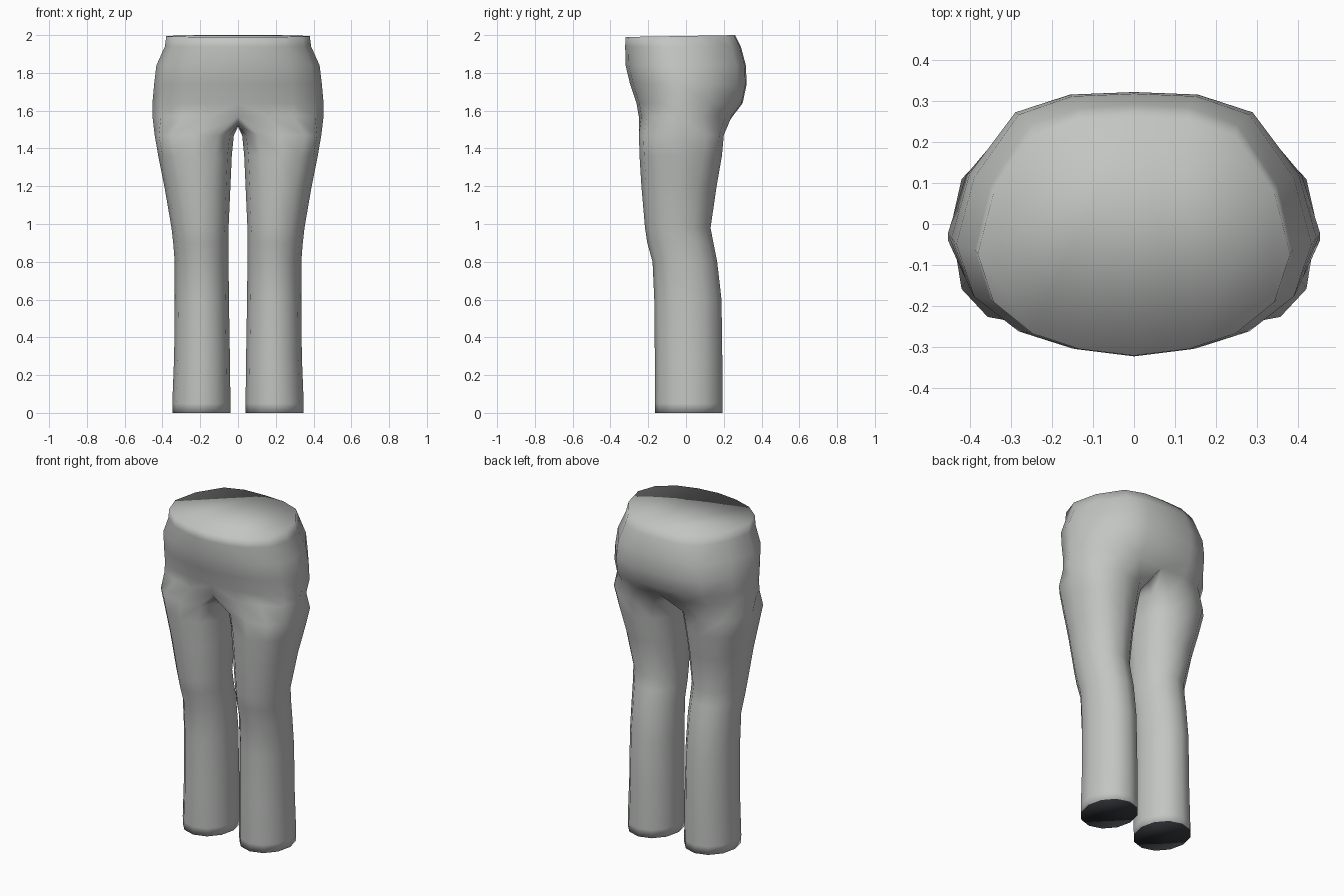
import bpy, bmesh, math

if "Cube" in bpy.data.objects:
    bpy.data.objects.remove(bpy.data.objects["Cube"])


def material(name, colour):
    m = bpy.data.materials.new(name)
    m.diffuse_color = (*colour, 1)
    m.use_nodes = True
    m.node_tree.nodes["Principled BSDF"].inputs["Base Color"].default_value = m.diffuse_color
    return m


cloth = material("grey cloth", (0.545, 0.56, 0.545))
dark = material("dark leg opening", (0.035, 0.038, 0.043))

# Half outline of the hips, from front middle round to back middle (fractions)
HIP = [(0, -1), (.35, -.945), (.65, -.815), (.9, -.55), (1, -.15),
       (.9, .36), (.65, .84), (.35, .98), (0, 1)]
# z, half width, front y, back y
TORSO = [(2.0, .38, -.32, .26), (1.94, .387, -.322, .29), (1.84, .432, -.32, .317),
         (1.74, .444, -.296, .321), (1.64, .453, -.262, .30), (1.57, .453, -.25, .247)]
# z, inner x, outer x, front y, back y, roundness (1 = ellipse, less = squarer)
LEG = [(1.47, .022, .441, -.249, .2, .75), (1.36, .033, .422, -.246, .19, .85),
       (1.2, .04, .39, -.236, .162, .95), (.98, .05, .352, -.217, .13, 1),
       (.9, .05, .343, -.205, .145, 1), (.8, .05, .335, -.177, .165, 1),
       (.6, .048, .335, -.168, .188, 1), (.3, .043, .338, -.165, .192, 1),
       (.05, .04, .348, -.165, .194, 1), (0, .04, .348, -.163, .193, 1)]

bm = bmesh.new()


def torso_ring(z, w, front, back):
    mid, half = (front + back) / 2, (back - front) / 2
    tilt = .01 if z == 2.0 else 0
    return [bm.verts.new((fx * w, mid + fy * half, z - tilt * (1 - fy) / 2))
            for fx, fy in HIP]


def leg_ring(z, x0, x1, front, back, power):
    ring = []
    for k in range(12):
        a = math.radians(-120 + 30 * k)
        c, s = [math.copysign(abs(v) ** power, v) if abs(v) > 1e-6 else 0
                for v in (math.cos(a), math.sin(a))]
        ring.append(bm.verts.new(((x0 + x1) / 2 + (x1 - x0) / 2 * c,
                                  (front + back) / 2 + (back - front) / 2 * s, z)))
    return ring


def bridge(upper, lower, closed):
    n = len(upper)
    for i in range(n if closed else n - 1):
        j = (i + 1) % n
        bm.faces.new((upper[i], lower[i], lower[j], upper[j]))


# Hips and waist cap
hips = [torso_ring(*r) for r in TORSO]
for a, b in zip(hips, hips[1:]):
    bridge(a, b, False)
bm.faces.new(hips[0])

# Crotch saddle joins the open half hip to a full leg ring
crotch = [bm.verts.new((0, y, z)) for y, z in ((.13, 1.53), (0, 1.515), (-.13, 1.52))]
legs = [hips[-1] + crotch] + [leg_ring(*r) for r in LEG]
for a, b in zip(legs, legs[1:]):
    bridge(a, b, True)

# Dark leg opening
bm.faces.new(legs[-1]).material_index = 1
bmesh.ops.recalc_face_normals(bm, faces=bm.faces)

mesh = bpy.data.meshes.new("trousers")
bm.to_mesh(mesh)
bm.free()
mesh.materials.append(cloth)
mesh.materials.append(dark)
mesh.shade_smooth()
trousers = bpy.data.objects.new("trousers", mesh)
bpy.context.collection.objects.link(trousers)

# Second half
mirror = trousers.modifiers.new("mirror", 'MIRROR')
mirror.use_clip = True
mirror.merge_threshold = .0005
